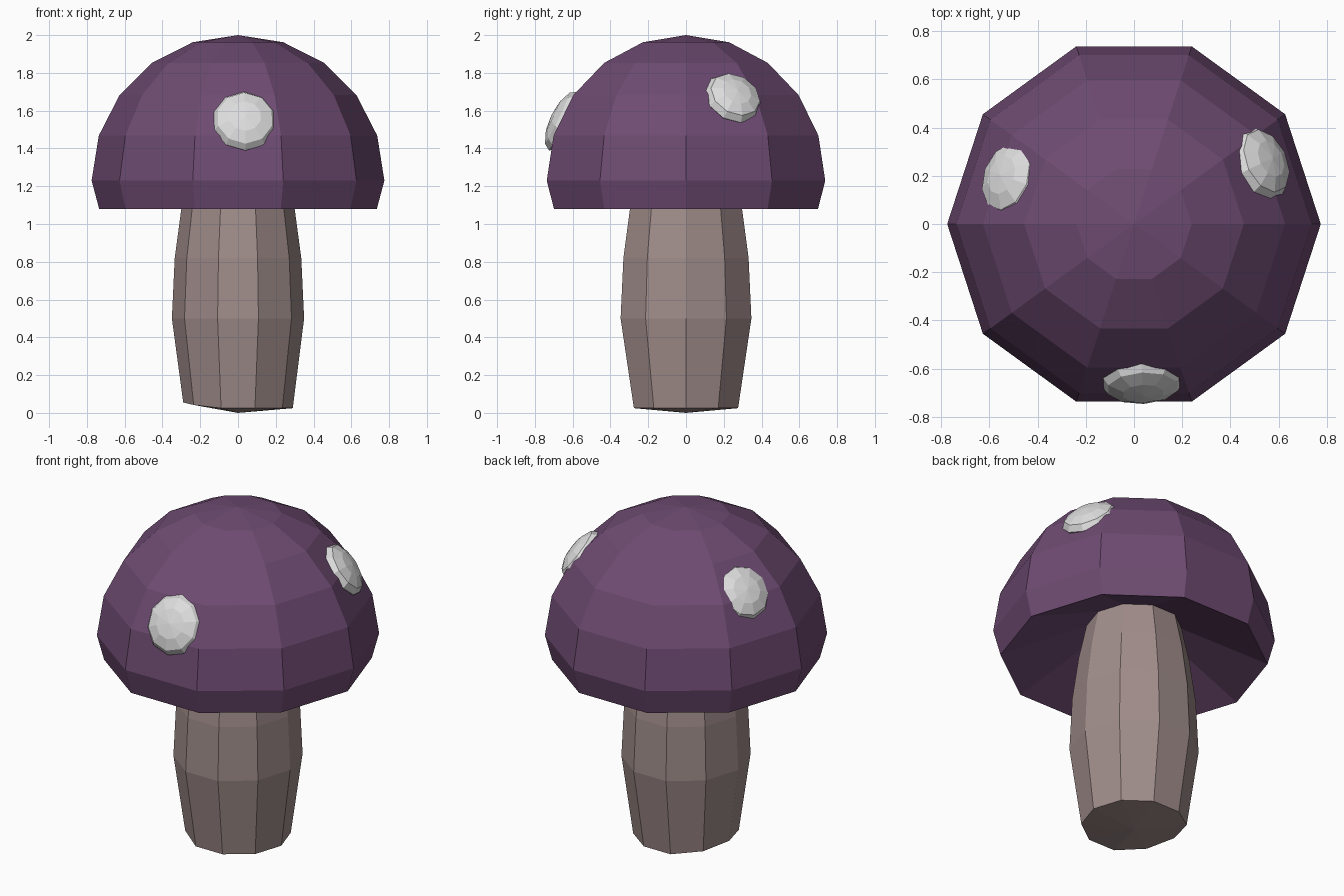
import bpy, bmesh, math
from mathutils import Vector

if "Cube" in bpy.data.objects:
    bpy.data.objects.remove(bpy.data.objects["Cube"])

SIDES = 10


def material(name, rgb):
    m = bpy.data.materials.new(name)
    m.diffuse_color = (*rgb, 1)
    m.use_nodes = True
    m.node_tree.nodes["Principled BSDF"].inputs["Base Color"].default_value = m.diffuse_color
    return m


purple = material("cap purple", (0.156, 0.070, 0.168))
taupe = material("stem taupe", (0.35, 0.265, 0.255))
pale = material("spot pale grey", (0.72, 0.72, 0.72))


def add_object(name, bm, mat):
    bmesh.ops.recalc_face_normals(bm, faces=bm.faces)
    mesh = bpy.data.meshes.new(name)
    bm.to_mesh(mesh)
    bm.free()
    mesh.materials.append(mat)
    obj = bpy.data.objects.new(name, mesh)
    bpy.context.collection.objects.link(obj)
    return obj


def lathe(profile):
    """Revolve (radius, z) points from pole to pole; radius 0 makes a pole."""
    bm = bmesh.new()
    rings = []
    for r, z in profile:
        n = SIDES if r > 0 else 1
        rings.append([bm.verts.new((r * math.cos(2 * math.pi * i / SIDES),
                                    r * math.sin(2 * math.pi * i / SIDES), z))
                      for i in range(n)])
    for a, b in zip(rings, rings[1:]):
        for i in range(SIDES):
            j = (i + 1) % SIDES
            quad = [a[i % len(a)], a[j % len(a)], b[j % len(b)], b[i % len(b)]]
            bm.faces.new(list(dict.fromkeys(quad)))
    return bm


# Cap: dome with a shallow conical underside rising to the stem
cap = [(0.775 * math.sin(math.radians(18 * k)), 1.23 + 0.77 * math.cos(math.radians(18 * k)))
       for k in range(6)]
add_object("cap", lathe(cap + [(0.735, 1.08), (0.25, 1.29), (0, 1.34)]), purple)

# Stem: bulging column, slightly wider in y, chipped at the left of its foot
bm = lathe([(0, 0), (0.29, 0.025), (0.35, 0.5), (0.335, 0.82),
            (0.30, 1.08), (0.25, 1.32), (0, 1.32)])
for v in bm.verts:
    if v.co.z > 0.1:
        v.co.y *= 1.04
    elif v.co.x < -0.2:
        v.co.z = 0.055 if v.co.x < -0.28 else 0.042
add_object("stem", bm, taupe)

# Raised spots: flattened balls lying on the cap surface
for name, pos, radius in [("front_spot", (0.035, -0.65, 1.545), 0.173),
                          ("right_spot", (0.525, 0.25, 1.665), 0.16),
                          ("left_spot", (-0.507, 0.187, 1.685), 0.165)]:
    bm = bmesh.new()
    bmesh.ops.create_uvsphere(bm, u_segments=10, v_segments=6, radius=1)
    obj = add_object(name, bm, pale)
    obj.location = pos
    obj.scale = (radius, radius, 0.07)
    normal = Vector(pos) - Vector((0, 0, 1.23))
    obj.rotation_euler = normal.to_track_quat('Z', 'Y').to_euler()
